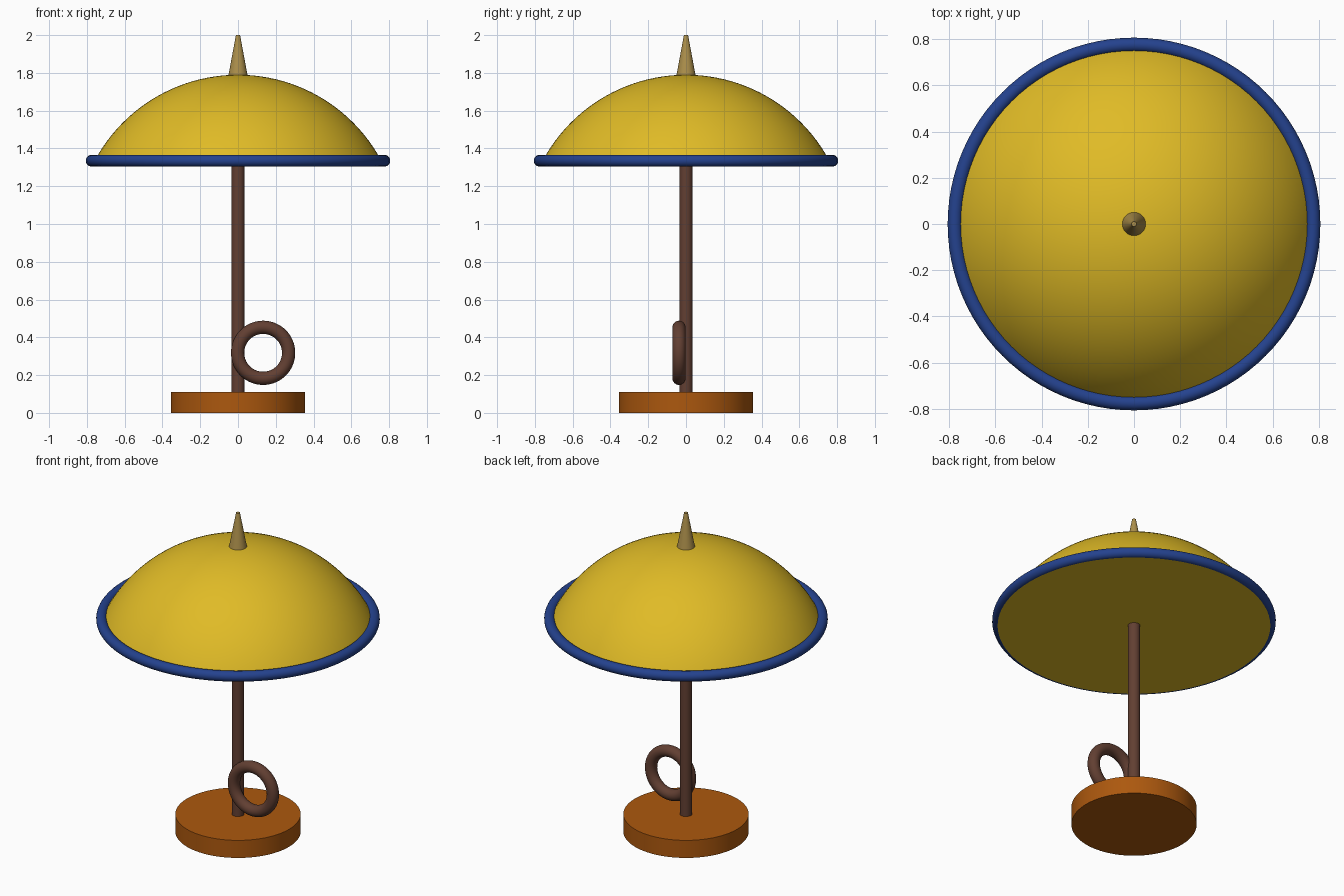
import bpy
import bmesh
import math

if "Cube" in bpy.data.objects:
    bpy.data.objects.remove(bpy.data.objects["Cube"], do_unlink=True)


def to_linear(c):
    c /= 255
    return c / 12.92 if c <= 0.04045 else ((c + 0.055) / 1.055) ** 2.4


def material(name, *rgb):
    colour = [to_linear(c) for c in rgb] + [1]
    mat = bpy.data.materials.new(name)
    mat.use_nodes = True
    mat.diffuse_color = colour
    mat.node_tree.nodes["Principled BSDF"].inputs["Base Color"].default_value = colour
    return mat


def finish(obj, name, mat):
    obj.name = name
    obj.data.name = name
    obj.data.materials.append(mat)
    bpy.ops.object.select_all(action="DESELECT")
    obj.select_set(True)
    bpy.context.view_layer.objects.active = obj
    bpy.ops.object.shade_smooth_by_angle(angle=math.radians(35))


def cone(name, mat, r_bottom, r_top, z0, z1, sides=64):
    bpy.ops.mesh.primitive_cone_add(vertices=sides, radius1=r_bottom, radius2=r_top,
                                    depth=z1 - z0, location=(0, 0, (z0 + z1) / 2))
    finish(bpy.context.object, name, mat)


def torus(name, mat, major, minor, location, rotation=(0, 0, 0)):
    bpy.ops.mesh.primitive_torus_add(major_radius=major, minor_radius=minor,
                                     major_segments=96, minor_segments=24,
                                     location=location, rotation=rotation)
    finish(bpy.context.object, name, mat)


def closed_cap(name, mat, radius, z0, z1, sides=96, rings=24):
    """Spherical cap with a flat underside."""
    height = z1 - z0
    sphere = (radius ** 2 + height ** 2) / (2 * height)
    spread = math.asin(radius / sphere)
    bm = bmesh.new()
    profile = []
    for i in range(rings + 1):
        a = spread * i / rings
        profile.append(bm.verts.new((sphere * math.sin(a), 0,
                                     z1 - sphere + sphere * math.cos(a))))
    profile.append(bm.verts.new((0, 0, z0)))
    edges = [bm.edges.new(pair) for pair in zip(profile, profile[1:])]
    bmesh.ops.spin(bm, geom=profile + edges, cent=(0, 0, 0), axis=(0, 0, 1),
                   angle=2 * math.pi, steps=sides)
    bmesh.ops.remove_doubles(bm, verts=bm.verts, dist=1e-4)
    bmesh.ops.recalc_face_normals(bm, faces=bm.faces)
    mesh = bpy.data.meshes.new(name)
    bm.to_mesh(mesh)
    bm.free()
    obj = bpy.data.objects.new(name, mesh)
    bpy.context.collection.objects.link(obj)
    finish(obj, name, mat)


yellow = material("golden yellow", 224, 187, 38)
blue = material("deep blue", 36, 66, 142)
brown = material("dark brown", 98, 63, 50)
orange = material("burnt orange", 172, 88, 14)
tan = material("brass tan", 172, 143, 75)

# Stand
cone("base", orange, 0.356, 0.356, 0, 0.11, 96)
cone("pole", brown, 0.035, 0.035, 0.09, 1.32, 48)

# Ring handle in front of the pole
torus("ring_handle", brown, 0.135, 0.035, (0.133, -0.037, 0.318), (math.pi / 2, 0, 0))

# Canopy, rim and finial
closed_cap("canopy", yellow, 0.775, 1.304, 1.79)
torus("canopy_rim", blue, 0.775, 0.031, (0, 0, 1.335))
cone("finial", tan, 0.051, 0.011, 1.785, 2.0, 48)
